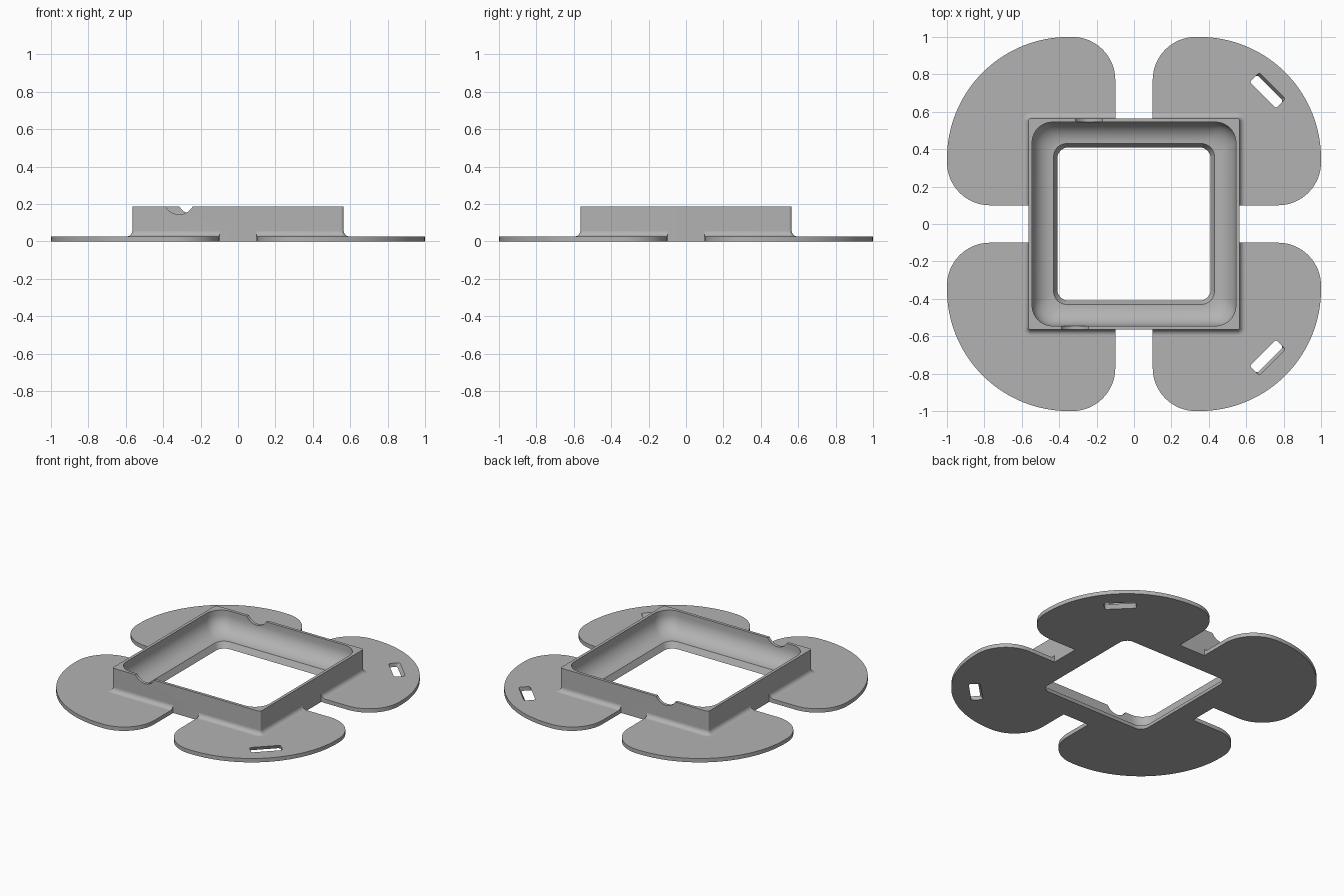
import bpy, bmesh
from math import sin, cos, pi, radians
from mathutils import Matrix, Vector

if "Cube" in bpy.data.objects:
    bpy.data.objects.remove(bpy.data.objects["Cube"])

HEIGHT, PLATE, WALL, GAP = 0.187, 0.027, 0.565, 0.1

grey = bpy.data.materials.new("plain grey")
grey.use_nodes = True
color = (0.45, 0.45, 0.45, 1)
grey.diffuse_color = color
grey.node_tree.nodes["Principled BSDF"].inputs["Base Color"].default_value = color


def make(name, bm):
    """Turn a bmesh into an object."""
    bmesh.ops.recalc_face_normals(bm, faces=bm.faces)
    mesh = bpy.data.meshes.new(name)
    bm.to_mesh(mesh)
    bm.free()
    mesh.materials.append(grey)
    obj = bpy.data.objects.new(name, mesh)
    bpy.context.collection.objects.link(obj)
    return obj


def select(obj):
    bpy.ops.object.select_all(action="DESELECT")
    obj.select_set(True)
    bpy.context.view_layer.objects.active = obj


def smooth(obj):
    select(obj)
    bpy.ops.object.shade_smooth_by_angle(angle=radians(30))


def cut(obj, cutter):
    """Subtract the cutter from the object and discard it."""
    mod = obj.modifiers.new("cut", "BOOLEAN")
    mod.operation, mod.solver, mod.object = "DIFFERENCE", "EXACT", cutter
    cutter.hide_render = True
    select(obj)
    bpy.ops.object.modifier_apply(modifier=mod.name)
    bpy.data.objects.remove(cutter)


def arc(cx, cy, r, start, end, n):
    """Points on an arc, angles in degrees."""
    angles = [radians(start + (end - start) * i / n) for i in range(n + 1)]
    return [(cx + r * cos(a), cy + r * sin(a)) for a in angles]


def rounded_square(half, r, n=10):
    c, pts = half - r, []
    for k, (sx, sy) in enumerate([(1, 1), (-1, 1), (-1, -1), (1, -1)]):
        pts += arc(c * sx, c * sy, r, 90 * k, 90 * k + 90, n)
    return pts


def bridge(bm, a, b, closed):
    for i in range(len(a) if closed else len(a) - 1):
        j = (i + 1) % len(a)
        bm.faces.new((a[i], a[j], b[j], b[i]))


# Frame: rounded squares lofted around a wall section with an inner cove
section = [(WALL, 0, 0.015), (WALL, HEIGHT, 0.015), (0.545, HEIGHT, 0.11)]
for x, z in arc(0.43, 0.155, 0.115, 0, -90, 12):
    section.append((x, z, 0.07 + 0.04 * (x - 0.43) / 0.115))
section.append((0.41, 0, 0.06))
bm = bmesh.new()
rings = [[bm.verts.new((x, y, z)) for x, y in rounded_square(h, r)]
         for h, z, r in section]
for i, ring in enumerate(rings):
    bridge(bm, ring, rings[(i + 1) % len(rings)], True)
frame = make("square_frame", bm)

# Round wire notches in the rim, front and back
for x, y in [(-0.315, -WALL), (-0.24, WALL)]:
    bm = bmesh.new()
    bmesh.ops.create_cone(bm, cap_ends=True, segments=64, radius1=0.084,
                          radius2=0.084, depth=0.2,
                          matrix=Matrix.Translation((x, y, 0.229))
                          @ Matrix.Rotation(pi / 2, 4, "X"))
    cut(frame, make("notch_cutter", bm))
smooth(frame)

# Outline of one flange: two corners, a large outer arc and an inner step
r, big, step = 0.23, 0.65, WALL - 0.01
outline = [(step, step), (step, GAP)]
outline += arc(1 - r, GAP + r, r, -90, 0, 16)
outline += arc(1 - big, 1 - big, big, 0, 90, 32)
outline += arc(GAP + r, 1 - r, r, 90, 180, 16)
outline.append((GAP, step))

# Concave fillet section where the wall meets a flange: (offset, height)
f = 0.03
fillet = [(-0.005, PLATE - 0.005), (f, PLATE - 0.005)]
fillet += arc(f, PLATE + f, f, 270, 180, 8)
fillet.append((-0.005, PLATE + f))

names = ["back_left", "back_right", "front_right", "front_left"]
for k, name in enumerate(names):
    turn = Matrix.Rotation(k * pi / 2, 4, "Z")

    # Flange plate
    bm = bmesh.new()
    face = bm.faces.new([bm.verts.new((x, y, 0)) for x, y in outline])
    ext = bmesh.ops.extrude_face_region(bm, geom=[face])
    top = [v for v in ext["geom"] if isinstance(v, bmesh.types.BMVert)]
    bmesh.ops.translate(bm, verts=top, vec=(0, 0, PLATE))
    bm.transform(turn)
    flange = make(name + "_flange", bm)

    # Slanted strap slot across the diagonal
    bm = bmesh.new()
    bmesh.ops.create_cube(bm, size=1)
    bmesh.ops.scale(bm, verts=bm.verts, vec=(0.073, 0.2, 0.1))
    upright = [e for e in bm.edges
               if abs(e.verts[0].co.z - e.verts[1].co.z) > 0.05]
    bmesh.ops.bevel(bm, geom=upright, offset=0.015, segments=4,
                    profile=0.5, affect="EDGES")
    for v in bm.verts:
        v.co.x += 0.63 * (v.co.z - PLATE) + 1.01
    bm.transform(turn @ Matrix.Rotation(pi / 4, 4, "Z"))
    cut(flange, make("slot_cutter", bm))
    smooth(flange)

    # Fillet strip along the two wall sides above the flange
    bm = bmesh.new()
    strips = []
    for off, z in fillet:
        rad, c = 0.015 + off, WALL - 0.015
        path = [(WALL + off, GAP)] + arc(c, c, rad, 0, 90, 8) + [(GAP, WALL + off)]
        strips.append([bm.verts.new((x, y, z)) for x, y in path])
    for i, strip in enumerate(strips):
        bridge(bm, strip, strips[(i + 1) % len(strips)], False)
    for end in (0, -1):
        bm.faces.new([s[end] for s in strips])
    bm.transform(turn)
    smooth(make(name + "_fillet", bm))
